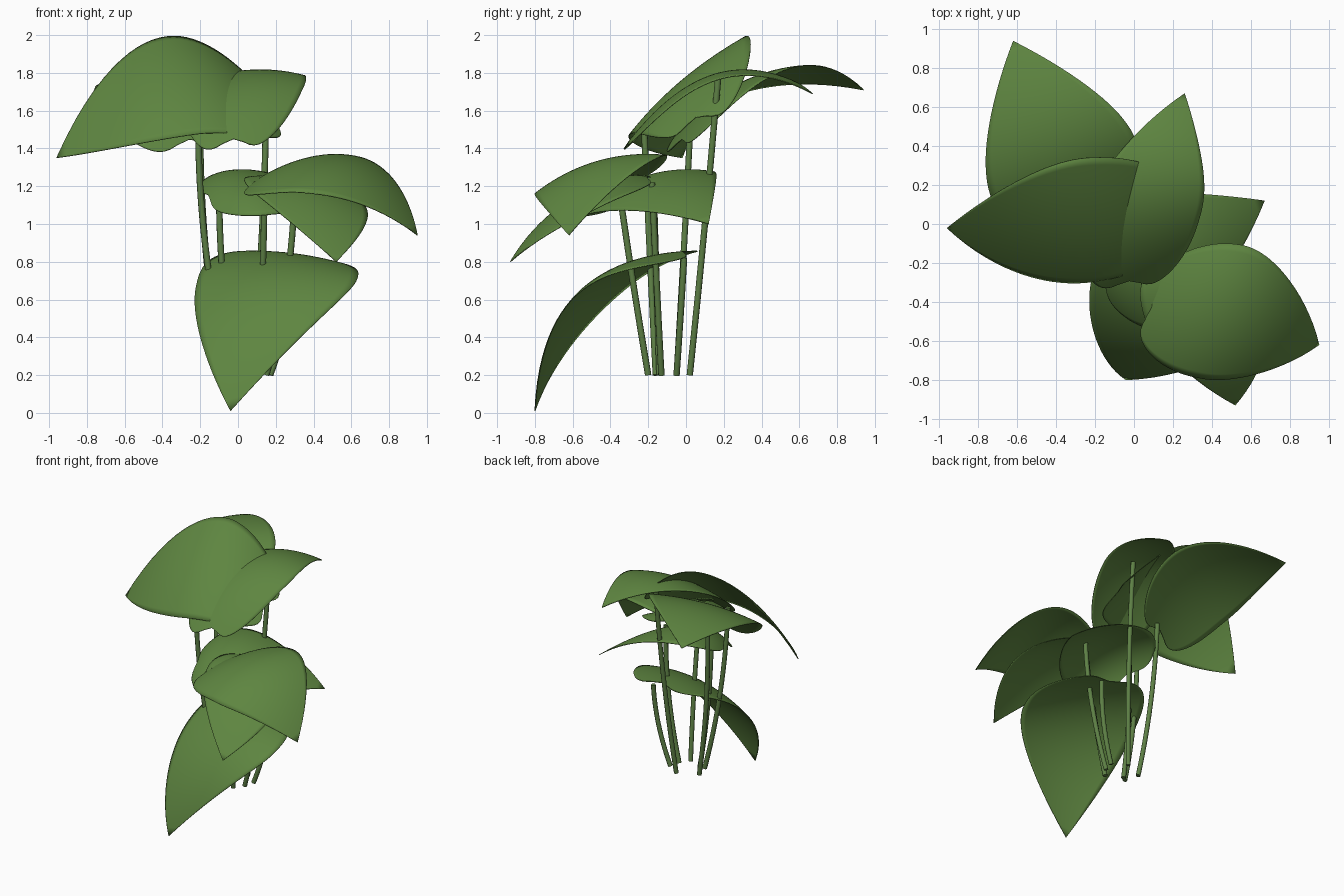
import bpy, bmesh, math
from mathutils import Vector

if "Cube" in bpy.data.objects:
    bpy.data.objects.remove(bpy.data.objects["Cube"])


def material(name, rgb):
    m = bpy.data.materials.new(name)
    m.diffuse_color = (*rgb, 1)
    m.use_nodes = True
    m.node_tree.nodes["Principled BSDF"].inputs["Base Color"].default_value = m.diffuse_color
    return m


LEAF = material("leaf green", (0.112, 0.236, 0.052))
STEM = material("stem green", (0.11, 0.215, 0.06))


def bezier(p, t):
    return p[0] * (1 - t) ** 2 + p[1] * 2 * t * (1 - t) + p[2] * t * t


def slope(p, t):
    return (p[1] - p[0]) * (1 - t) + (p[2] - p[1]) * t


def half_width(t):
    # blunt and round at the base, pointed at the tip
    if t < 0.4:
        return max(0, 1 - (1 - t / 0.4) ** 2.4) ** (1 / 2.4)
    return 1 - ((t - 0.4) / 0.6) ** 1.9


def leaf(name, base, mid, tip, side_base, side_tip, sag):
    """Blade along a curved midrib passing through base, mid and tip."""
    b, m, e = Vector(base), Vector(mid), Vector(tip)
    rib = [b, m * 2 - (b + e) / 2, e]
    sa, sb = Vector(side_base), Vector(side_tip)
    sign = 1 if sa.lerp(sb, 0.5).cross(slope(rib, 0.5)).z > 0 else -1
    rows, cols = 40, 20
    bm = bmesh.new()
    grid = []
    for i in range(rows + 1):
        t = (i / rows) ** 1.6
        w = half_width(t)
        row = []
        for j in range(cols + 1):
            v = (2 * j / cols - 1) * w
            # small heart notch at the base
            u = -0.02 + 1.02 * t + 0.06 * (1 - t) ** 7 * math.exp(-(v / 0.3) ** 2)
            side = sa.lerp(sb, u)
            n = side.cross(slope(rib, u)).normalized() * sign
            row.append(bm.verts.new(bezier(rib, u) + side * v - n * sag * v * v))
        grid.append(row)
    for i in range(rows):
        for j in range(cols):
            f = [grid[i][j], grid[i][j + 1], grid[i + 1][j + 1], grid[i + 1][j]]
            bm.faces.new(f if sign > 0 else f[::-1])
    bmesh.ops.remove_doubles(bm, verts=bm.verts, dist=1e-5)
    bm.normal_update()
    for f in bm.faces:
        f.smooth = True
    me = bpy.data.meshes.new(name)
    bm.to_mesh(me)
    bm.free()
    me.materials.append(LEAF)
    ob = bpy.data.objects.new(name, me)
    bpy.context.collection.objects.link(ob)
    sol = ob.modifiers.new("thickness", 'SOLIDIFY')
    sol.thickness = 0.005
    sol.offset = 0


def stem(name, foot, top, r=0.017):
    """Round stalk from the ground cluster, bending upright near the leaf."""
    a, c = Vector((*foot, 0.2)), Vector(top)
    k = a.lerp(c, 0.5)
    k.x, k.y = a.x + (c.x - a.x) * 0.97, a.y + (c.y - a.y) * 0.55
    cu = bpy.data.curves.new(name, 'CURVE')
    cu.dimensions = '3D'
    cu.bevel_depth = r
    cu.bevel_resolution = 3
    cu.use_fill_caps = True
    sp = cu.splines.new('POLY')
    sp.points.add(14)
    for i, pt in enumerate(sp.points):
        pt.co = (*bezier([a, k, c], i / 14), 1)
    sp.use_smooth = True
    cu.materials.append(STEM)
    bpy.context.collection.objects.link(bpy.data.objects.new(name, cu))


# upper leaves
leaf("upper_left_leaf", (0.24, 0.06, 1.52), (-0.35, -0.02, 1.76), (-0.96, -0.02, 1.35),
     (0, 0.3, 0.14), (0, 0.35, 0.42), 0.05)
leaf("upper_right_leaf", (-0.03, -0.33, 1.4), (0.08, 0.16, 1.795), (0.26, 0.67, 1.69),
     (0.31, 0.03, 0.03), (0.27, -0.06, -0.02), 0.045)
leaf("upper_back_leaf", (-0.25, -0.05, 1.4), (-0.4, 0.37, 1.78), (-0.62, 0.94, 1.71),
     (0.37, 0.14, 0.06), (0.38, 0.14, 0.08), 0.04)

# middle leaves
leaf("middle_right_leaf", (0.05, -0.42, 1.2), (0.55, -0.49, 1.315), (0.95, -0.62, 0.94),
     (0.08, 0.34, 0.08), (0.12, 0.35, 0.13), 0.07)
leaf("middle_front_leaf", (0.28, -0.18, 1.24), (0.39, -0.54, 1.16), (0.52, -0.93, 0.8),
     (0.29, 0.0, -0.04), (0.34, 0.03, -0.07), 0.05)
leaf("middle_back_leaf", (-0.18, -0.27, 1.13), (0.18, -0.18, 1.245), (0.67, 0.12, 1.0),
     (-0.11, 0.33, 0.12), (-0.12, 0.33, 0.1), 0.09)

# lowest leaf hanging to the ground
leaf("lower_front_leaf", (0.22, 0.04, 0.85), (0.17, -0.52, 0.65), (-0.04, -0.8, 0.01),
     (0.43, -0.08, -0.04), (0.42, -0.06, 0.12), 0.06)

# stems, one per leaf
for name, foot, top in [
    ("upper_left_stem", (-0.05, -0.16), (-0.21, -0.22, 1.48)),
    ("upper_right_stem", (0.07, 0.02), (0.15, 0.17, 1.77)),
    ("upper_back_stem", (-0.08, -0.05), (-0.2, 0.02, 1.46)),
    ("middle_right_stem", (0.1, -0.2), (0.14, -0.36, 1.23)),
    ("middle_front_stem", (0.15, -0.13), (0.3, -0.18, 1.22)),
    ("middle_back_stem", (-0.02, -0.14), (-0.1, -0.17, 1.17)),
    ("lower_front_stem", (0.17, -0.05), (0.29, -0.01, 0.82)),
]:
    stem(name, foot, top)
